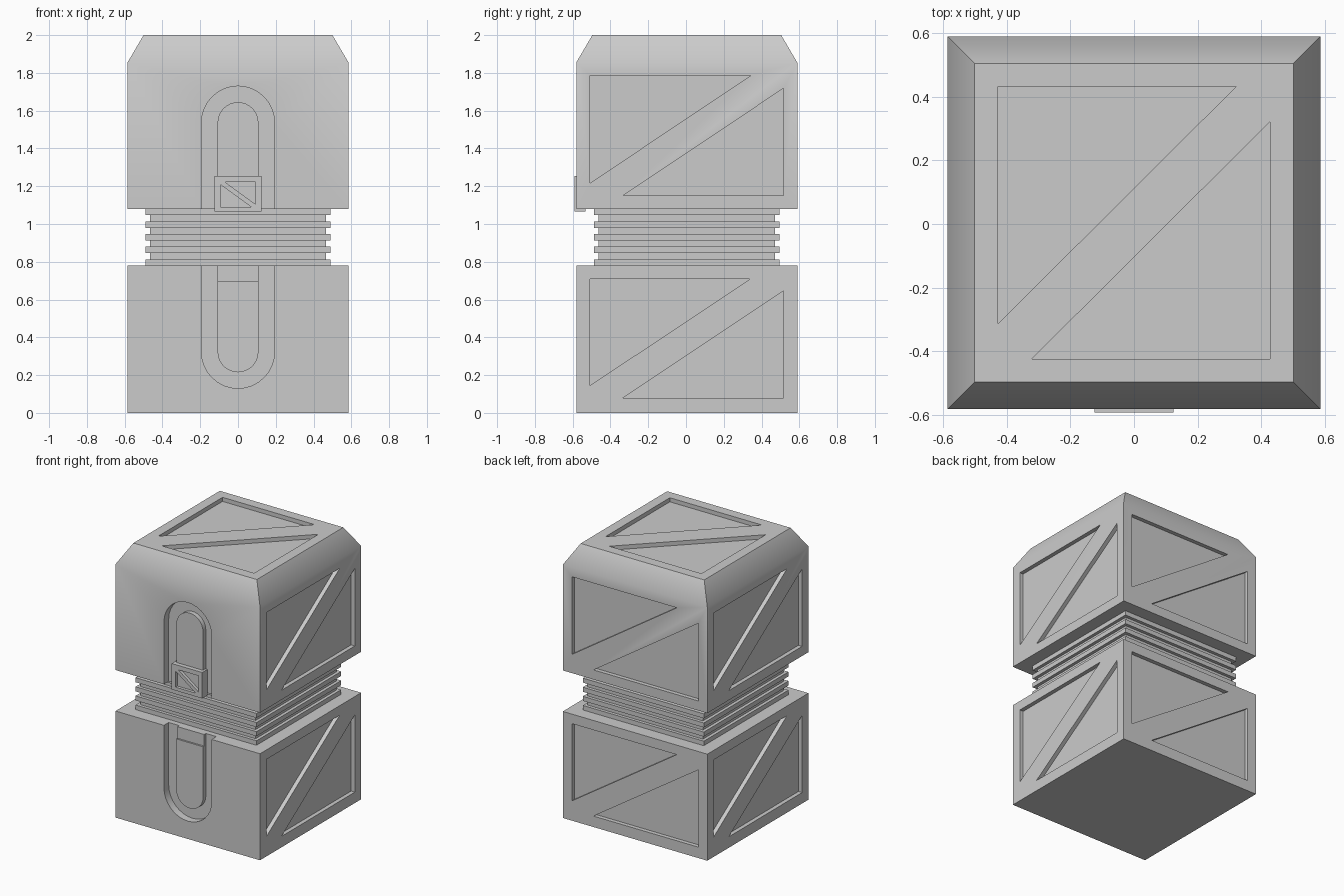
import bpy, bmesh
from math import sin, cos, pi, radians
from mathutils import Vector

if "Cube" in bpy.data.objects:
    bpy.data.objects.remove(bpy.data.objects["Cube"])

CY = 0.004          # body sits slightly behind centre because of the latch
H = 0.585           # half width of both cases
X, Y, Z = Vector((1, 0, 0)), Vector((0, 1, 0)), Vector((0, 0, 1))
MID = Vector((0, CY, 0))

# Face frames: origin, horizontal, vertical (outward normal = u x v)
FRONT = (MID - Y * H, X, Z)
SIDES = [(MID + X * H, Y, Z), (MID + Y * H, -X, Z), (MID - X * H, -Y, Z)]
TOP = (MID + Z * 2, X, Y)


def make_object(name, bm):
    bmesh.ops.recalc_face_normals(bm, faces=bm.faces)
    mesh = bpy.data.meshes.new(name)
    bm.to_mesh(mesh)
    bm.free()
    obj = bpy.data.objects.new(name, mesh)
    bpy.context.collection.objects.link(obj)
    return obj


def square_loft(name, profile):
    """Stack of square rings given as (half width, z)."""
    bm = bmesh.new()
    rings = [[bm.verts.new((sx * h, CY + sy * h, z))
              for sx, sy in ((-1, -1), (1, -1), (1, 1), (-1, 1))] for h, z in profile]
    for a, b in zip(rings, rings[1:]):
        for i in range(4):
            j = (i + 1) % 4
            bm.faces.new((a[i], a[j], b[j], b[i]))
    bm.faces.new(rings[0])
    bm.faces.new(rings[-1])
    return make_object(name, bm)


def prism(name, frame, pts, inner, outer):
    """Extrude a 2D outline on a face, from depth `inner` out to height `outer`."""
    o, u, v = frame
    n = u.cross(v)
    bm = bmesh.new()
    lo, hi = [[bm.verts.new(o + u * a + v * b + n * d) for a, b in pts]
              for d in (-inner, outer)]
    bm.faces.new(lo)
    bm.faces.new(hi)
    for i in range(len(pts)):
        j = (i + 1) % len(pts)
        bm.faces.new((lo[i], lo[j], hi[j], hi[i]))
    return make_object(name, bm)


def cut(obj, cutters):
    for c in cutters:
        c.hide_render = True
        bpy.context.view_layer.objects.active = obj
        m = obj.modifiers.new("cut", 'BOOLEAN')
        m.operation, m.solver, m.object = 'DIFFERENCE', 'EXACT', c
        bpy.ops.object.modifier_apply(modifier=m.name)
        bpy.data.objects.remove(c)


def triangle_pair(frame, u, v0, v1, gu, gv, depth=0.03, flip=1):
    """Two recessed triangles split by a diagonal band."""
    a = [(-u, v1), (u - gu, v1), (-u, v0 + gv)]
    b = [(u, v1 - gv), (u, v0), (-u + gu, v0)]
    return [prism("panel_cutter", frame, [(flip * p, q) for p, q in t], depth, 0.1)
            for t in (a, b)]


def arch(r, z_open, z_round, n=16):
    """Round-ended slot outline, open at z_open and rounded towards z_round."""
    s = 1 if z_round > z_open else -1
    c = z_round - s * r
    return [(-r, z_open), (r, z_open)] + [
        (r * cos(pi * i / n), c + s * r * sin(pi * i / n)) for i in range(n + 1)]


def smooth(obj):
    bpy.ops.object.select_all(action='DESELECT')
    obj.select_set(True)
    bpy.context.view_layer.objects.active = obj
    bpy.ops.object.shade_smooth_by_angle(angle=radians(35))


# Lower case
lower = square_loft("lower_case", [(H, 0), (H, 0.78)])
cutters = [prism("groove_cutter", FRONT, arch(0.193, 0.9, 0.13), 0.055, 0.1)]
for f in SIDES:
    cutters += triangle_pair(f, 0.512, 0.08, 0.71, 0.175, 0.065)
cut(lower, cutters)

# Upper case with chamfered lid
upper = square_loft("upper_case", [(H, 1.08), (H, 1.855), (0.5, 2)])
cutters = [prism("groove_cutter", FRONT, arch(0.193, 0.95, 1.73), 0.055, 0.1)]
for f in SIDES:
    cutters += triangle_pair(f, 0.512, 1.15, 1.785, 0.175, 0.067)
cutters += triangle_pair(TOP, 0.427, -0.427, 0.427, 0.107, 0.11)
cut(upper, cutters)

# Ribbed neck between the cases
step = 0.3 / 9
profile = []
for i in range(9):
    h = 0.49 if i % 2 == 0 else 0.467
    profile += [(h, 0.78 + i * step), (h, 0.78 + (i + 1) * step)]
square_loft("ribbed_neck", profile)

# Raised straps inside the front grooves; the lower one has a catch recess
upper_strap = prism("upper_strap", FRONT, arch(0.108, 1.08, 1.645), 0.07, -0.022)
lower_strap = prism("lower_strap", FRONT, arch(0.108, 0.78, 0.215), 0.07, -0.022)
cut(lower_strap, [prism("catch_cutter", FRONT,
                        [(-0.2, 0.695), (0.2, 0.695), (0.2, 0.9), (-0.2, 0.9)], 0.035, 0.1)])

# Latch plate
latch = prism("latch", FRONT, [(-0.124, 1.065), (0.124, 1.065), (0.124, 1.255), (-0.124, 1.255)],
              0.05, 0.01)
cut(latch, triangle_pair(FRONT, 0.092, 1.09, 1.223, 0.022, 0.015, 0.012, -1))

for obj in (lower, upper, upper_strap, lower_strap):
    smooth(obj)
